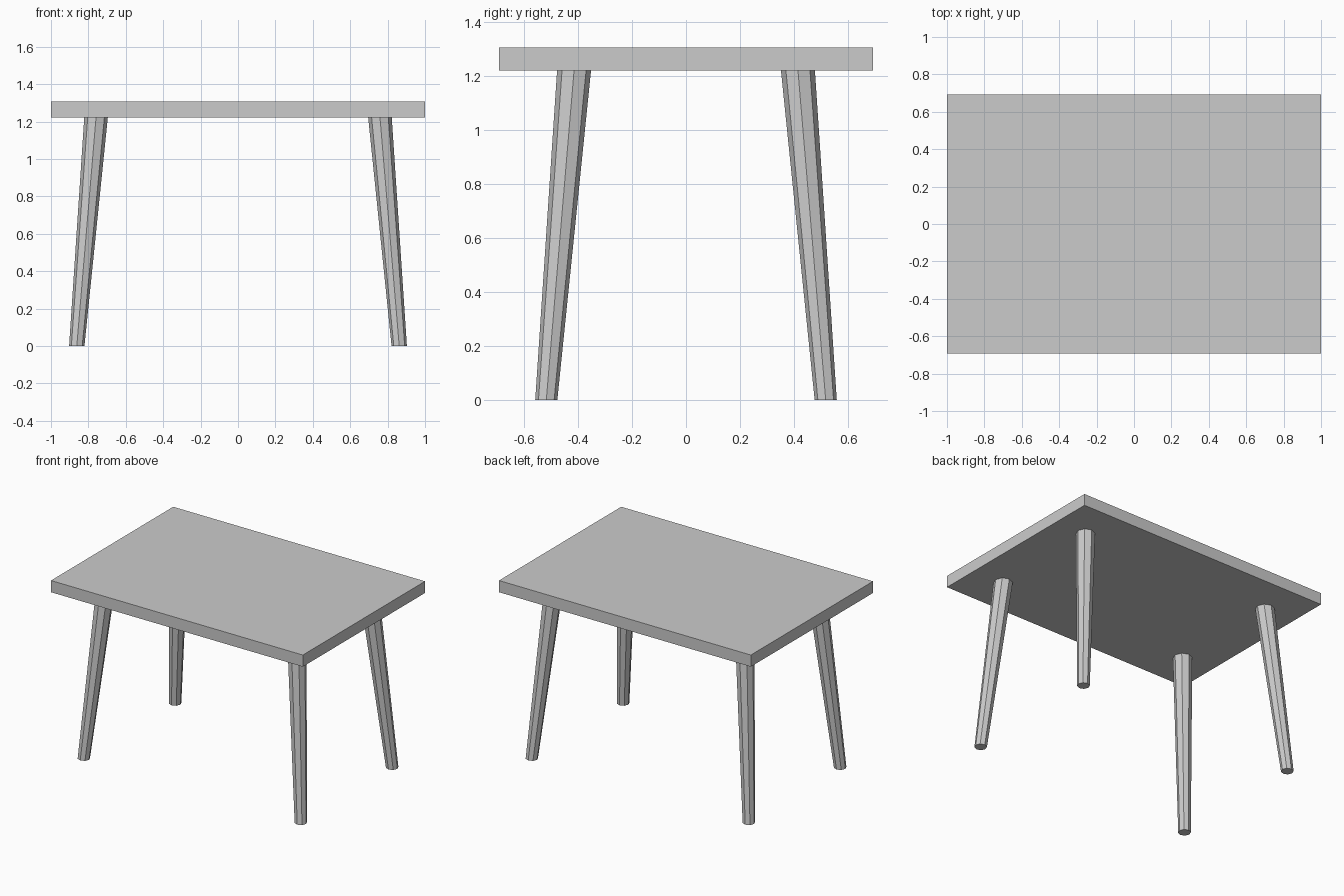
import bpy
import bmesh
from mathutils import Vector

cube = bpy.data.objects.get("Cube")
if cube:
    bpy.data.objects.remove(cube, do_unlink=True)

GREY = (0.6, 0.6, 0.6, 1.0)
UNDERSIDE, TOP = 1.222, 1.306

mat = bpy.data.materials.new("plain grey")
mat.use_nodes = True
mat.diffuse_color = GREY
mat.node_tree.nodes["Principled BSDF"].inputs["Base Color"].default_value = GREY


def add_object(name, bm):
    bmesh.ops.recalc_face_normals(bm, faces=bm.faces)
    mesh = bpy.data.meshes.new(name)
    bm.to_mesh(mesh)
    bm.free()
    mesh.materials.append(mat)
    obj = bpy.data.objects.new(name, mesh)
    bpy.context.collection.objects.link(obj)
    return obj


# Flat rectangular slab
bm = bmesh.new()
bmesh.ops.create_cube(bm, size=1)
bmesh.ops.scale(bm, vec=(2.0, 1.386, TOP - UNDERSIDE), verts=bm.verts)
bmesh.ops.translate(bm, vec=(0, 0, (TOP + UNDERSIDE) / 2), verts=bm.verts)
add_object("tabletop", bm)


# Eight-sided tapered leg, sheared so that its foot splays outward
def add_leg(name, sx, sy):
    foot = Vector((0.862 * sx, 0.518 * sy, 0))
    head = Vector((0.759 * sx, 0.415 * sy, UNDERSIDE))
    bm = bmesh.new()
    bmesh.ops.create_cone(bm, cap_ends=True, segments=8, radius1=0.041,
                          radius2=0.063, depth=UNDERSIDE)
    for v in bm.verts:
        end = head if v.co.z > 0 else foot
        v.co = Vector((v.co.x, v.co.y, 0)) + end
    add_object(name, bm)


for side, sx in (("left", 1), ("right", -1)):
    for end, sy in (("front", -1), ("back", 1)):
        add_leg(f"{end}_{side}_leg", sx, sy)
